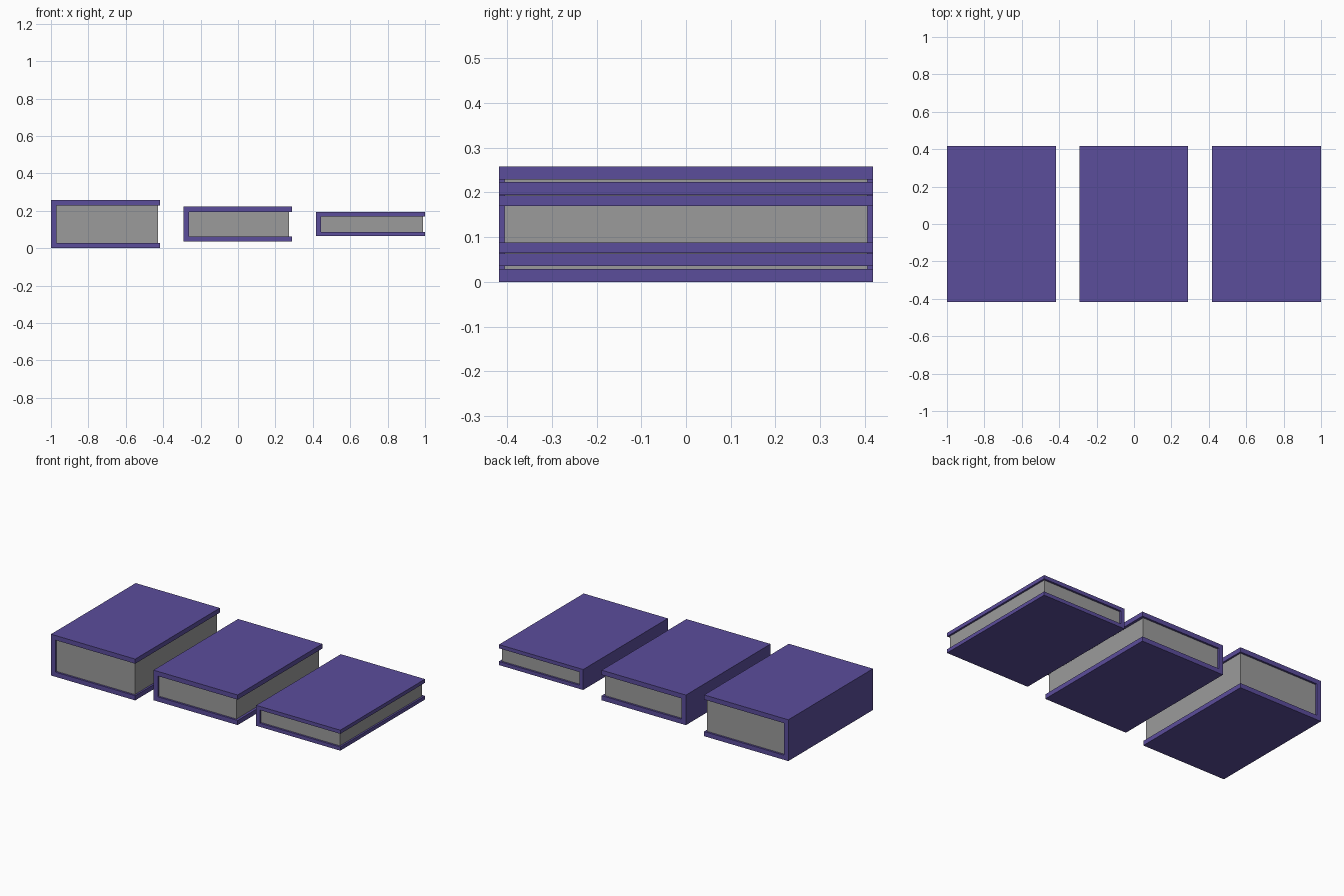
import bpy
import bmesh

default = bpy.data.objects.get("Cube")
if default:
    bpy.data.objects.remove(default, do_unlink=True)


def material(name, colour):
    mat = bpy.data.materials.new(name)
    mat.use_nodes = True
    mat.diffuse_color = colour
    mat.node_tree.nodes["Principled BSDF"].inputs["Base Color"].default_value = colour
    return mat


purple = material("purple_cover", (0.105, 0.074, 0.33, 1))
grey = material("grey_paper", (0.33, 0.33, 0.33, 1))


def extrude_profile(name, profile, half_depth, mat):
    """Extrude a closed x-z outline symmetrically along y."""
    bm = bmesh.new()
    face = bm.faces.new([bm.verts.new((x, -half_depth, z)) for x, z in profile])
    result = bmesh.ops.extrude_face_region(bm, geom=[face])
    moved = [v for v in result["geom"] if isinstance(v, bmesh.types.BMVert)]
    bmesh.ops.translate(bm, verts=moved, vec=(0, 2 * half_depth, 0))
    bmesh.ops.recalc_face_normals(bm, faces=bm.faces)
    mesh = bpy.data.meshes.new(name)
    bm.to_mesh(mesh)
    bm.free()
    mesh.materials.append(mat)
    obj = bpy.data.objects.new(name, mesh)
    bpy.context.collection.objects.link(obj)
    return obj


def book(name, left, height, board, spine, inset):
    right = left + 0.582
    low, high = 0.129 - height / 2, 0.129 + height / 2
    inner = left + spine
    # C-shaped cover: two boards joined by the spine
    extrude_profile(name + "_cover", [
        (left, low), (right, low), (right, low + board), (inner, low + board),
        (inner, high - board), (right, high - board), (right, high), (left, high),
    ], 0.418, purple)
    # Page block, slightly recessed from the open edges
    edge = right - inset
    extrude_profile(name + "_pages", [
        (inner, low + board), (edge, low + board),
        (edge, high - board), (inner, high - board),
    ], 0.406, grey)


book("thick_book", -1.0, 0.258, 0.029, 0.03, 0.011)
book("medium_book", -0.292, 0.188, 0.029, 0.03, 0.016)
book("thin_book", 0.418, 0.128, 0.023, 0.027, 0.011)
